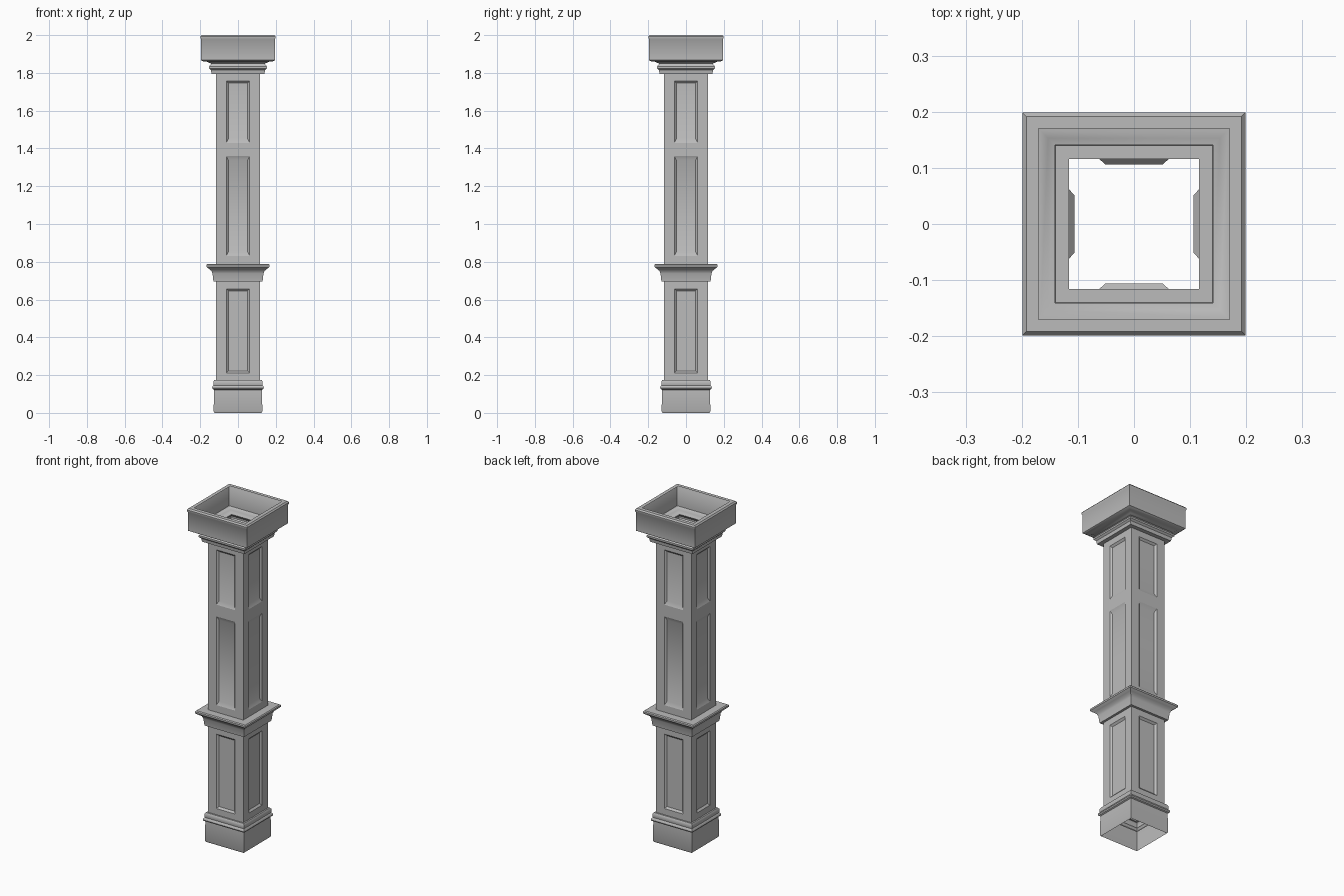
import bpy
import bmesh
import math
from mathutils import Matrix, Vector

cube = bpy.data.objects.get("Cube")
if cube:
    bpy.data.objects.remove(cube, do_unlink=True)

grey = bpy.data.materials.new("stone_grey")
grey.use_nodes = True
colour = (0.5, 0.5, 0.5, 1)
grey.diffuse_color = colour
grey.node_tree.nodes["Principled BSDF"].inputs["Base Color"].default_value = colour

SHAFT = 0.116    # half width of the shaft
PANEL = 0.062    # half width of a panel opening
DEPTH = 0.01     # panel recess


def finish(name, bm):
    """Turn a bmesh into a smooth-shaded object with sharp edges kept."""
    bmesh.ops.remove_doubles(bm, verts=bm.verts, dist=1e-5)
    mesh = bpy.data.meshes.new(name)
    bm.to_mesh(mesh)
    bm.free()
    mesh.materials.append(grey)
    obj = bpy.data.objects.new(name, mesh)
    bpy.context.collection.objects.link(obj)
    bpy.ops.object.select_all(action="DESELECT")
    obj.select_set(True)
    bpy.context.view_layer.objects.active = obj
    bpy.ops.object.shade_smooth_by_angle(angle=math.radians(35))


def square_moulding(name, profile):
    """Sweep a (half width, height) profile, bottom to top, round a square."""
    bm = bmesh.new()
    corners = [(-1, -1), (1, -1), (1, 1), (-1, 1)]
    rings = [[bm.verts.new((r * x, r * y, z)) for x, y in corners]
             for r, z in profile]
    for low, high in zip(rings, rings[1:]):
        for i in range(4):
            j = (i + 1) % 4
            bm.faces.new((low[i], low[j], high[j], high[i]))
    finish(name, bm)


def panelled_shaft(name, bottom, top, panels):
    """Hollow square shaft; panels are (low, high, low bevel, high bevel)."""
    bm = bmesh.new()

    def quad(turn, points):
        bm.faces.new([bm.verts.new(turn @ Vector(p)) for p in points])

    def rect(w0, w1, z0, z1, y):
        return [(w0, y, z0), (w1, y, z0), (w1, y, z1), (w0, y, z1)]

    for side in range(4):
        turn = Matrix.Rotation(side * math.pi / 2, 3, "Z")
        start = bottom
        for low, high, bevel_low, bevel_high in panels:
            # plain band below the panel and the stiles beside it
            quad(turn, rect(-SHAFT, SHAFT, start, low, -SHAFT))
            quad(turn, rect(-SHAFT, -PANEL, low, high, -SHAFT))
            quad(turn, rect(PANEL, SHAFT, low, high, -SHAFT))
            # bevelled recess
            outer = rect(-PANEL, PANEL, low, high, -SHAFT)
            w = PANEL - 0.011
            inner = rect(-w, w, low + bevel_low, high - bevel_high, DEPTH - SHAFT)
            for i in range(4):
                j = (i + 1) % 4
                quad(turn, (outer[i], outer[j], inner[j], inner[i]))
            quad(turn, inner)
            start = high
        quad(turn, rect(-SHAFT, SHAFT, start, top, -SHAFT))
    finish(name, bm)


# Plinth with a rounded bead and cap
square_moulding("base", [
    (0.125, 0), (0.129, 0.008), (0.127, 0.122), (0.134, 0.126), (0.137, 0.133),
    (0.134, 0.142), (0.129, 0.146), (0.131, 0.155), (0.13, 0.167),
    (0.125, 0.175), (SHAFT, 0.175)])

panelled_shaft("lower_shaft", 0.175, 0.7, [(0.212, 0.657, 0.011, 0.011)])

# Belt moulding with a flared ledge
square_moulding("belt_moulding", [
    (SHAFT, 0.695), (0.13, 0.695), (0.135, 0.738), (0.141, 0.752),
    (0.153, 0.762), (0.158, 0.765), (0.167, 0.773), (0.167, 0.783),
    (0.162, 0.788), (SHAFT, 0.788)])

panelled_shaft("upper_shaft", 0.7, 1.795, [
    (0.83, 1.36, 0.022, 0.022), (1.43, 1.758, 0.022, 0.011)])

# Neck moulding under the capital
square_moulding("neck_moulding", [
    (SHAFT, 1.795), (0.14, 1.795), (0.143, 1.815), (0.153, 1.824),
    (0.153, 1.834), (0.144, 1.846), (0.141, 1.85)])

# Hollow capital: cove, tall face and beaded rim
square_moulding("capital", [
    (0.141, 1.85), (0.153, 1.853), (0.167, 1.861), (0.185, 1.861),
    (0.195, 1.867), (0.195, 1.978), (0.199, 1.984), (0.199, 1.992),
    (0.192, 2.0), (0.17, 2.0)])
